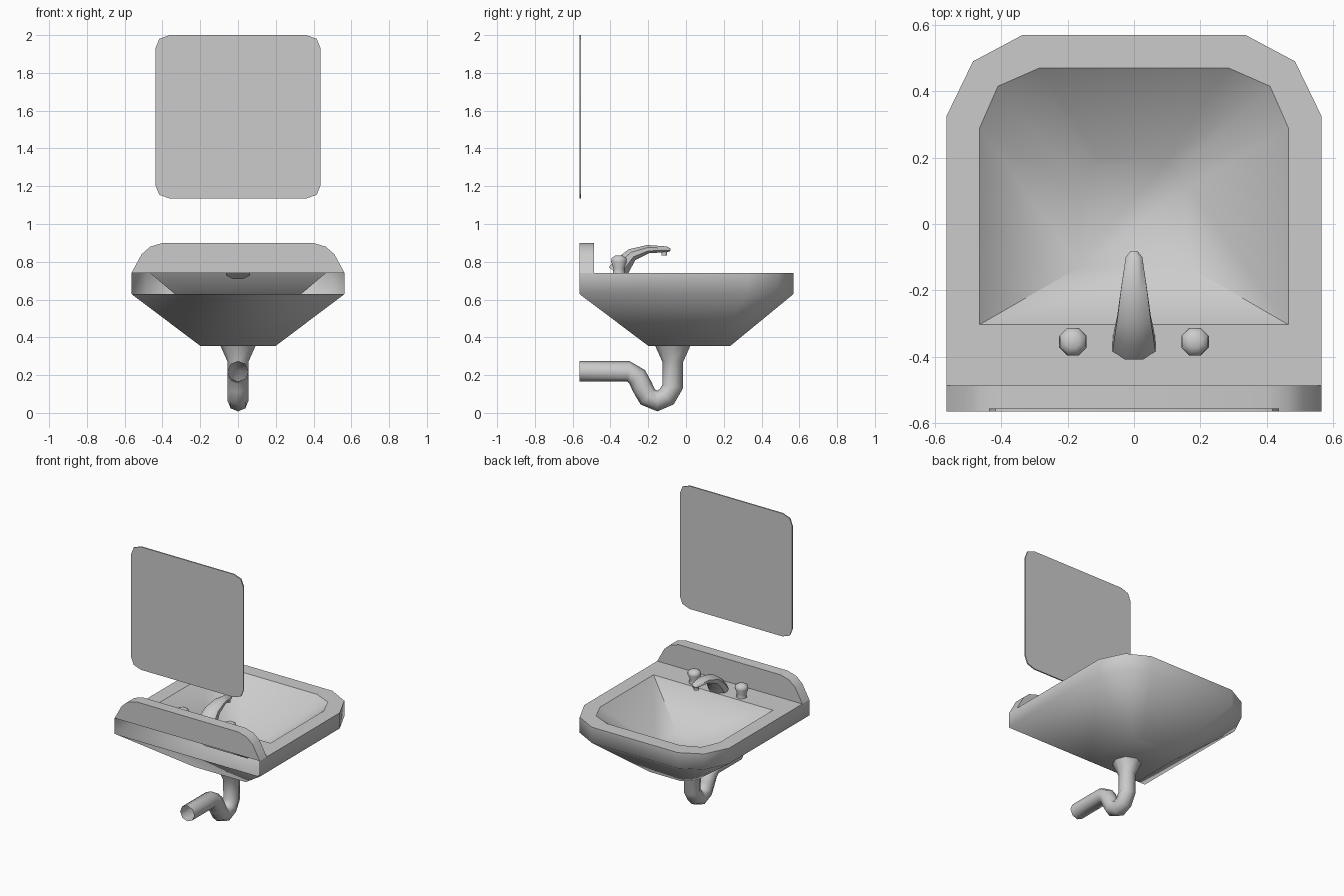
import bpy, math
from math import cos, sin, pi

if "Cube" in bpy.data.objects:
    bpy.data.objects.remove(bpy.data.objects["Cube"])


def loft(name, rings, angle=40, cap_start=False, cap_end=False, open_band=None):
    """Skin equal-sized rings; open_band leaves the last side of that band open."""
    n = len(rings[0])
    verts = [p for r in rings for p in r]
    faces = []
    for k in range(len(rings) - 1):
        for i in range(n):
            if k == open_band and i == n - 1:
                continue
            j = (i + 1) % n
            faces.append((k * n + i, k * n + j, (k + 1) * n + j, (k + 1) * n + i))
    if cap_start:
        faces.append(tuple(reversed(range(n))))
    if cap_end:
        faces.append(tuple(range(len(verts) - n, len(verts))))
    me = bpy.data.meshes.new(name)
    me.from_pydata(verts, [], faces)
    me.update()
    ob = bpy.data.objects.new(name, me)
    bpy.context.collection.objects.link(ob)
    bpy.ops.object.select_all(action='DESELECT')
    ob.select_set(True)
    bpy.context.view_layer.objects.active = ob
    bpy.ops.object.shade_smooth_by_angle(angle=math.radians(angle))
    return ob


def mirrored(half):
    return half + [(-x, y) for x, y in reversed(half)]


def level(half, z):
    return [(x, y, z) for x, y in mirrored(half)]


def prism(name, half, y_front, y_back):
    """Extrude a mirrored x-z outline along y."""
    pts = mirrored(half)
    return loft(name, [[(x, y, z) for x, z in pts] for y in (y_front, y_back)],
                40, True, True)


def sweep(name, path, x=0, sides=8, turn=0.5, angle=50, caps=(True, True)):
    """Tube along (y, z, half width, half thickness) points."""
    rings = []
    for k, (y, z, w, h) in enumerate(path):
        a, b = path[max(k - 1, 0)], path[min(k + 1, len(path) - 1)]
        ty, tz = b[0] - a[0], b[1] - a[1]
        d = math.hypot(ty, tz)
        ty, tz = ty / d, tz / d
        ring = []
        for i in range(sides):
            t = 2 * pi * (i + turn) / sides
            ring.append((x + w * cos(t), y + h * sin(t) * tz, z - h * sin(t) * ty))
        rings.append(ring)
    return loft(name, rings, angle, *caps)


# basin: outer shell (back open under the rim), flat rim, bowl
outer = [(0.565, -0.565), (0.565, 0.325), (0.485, 0.49), (0.335, 0.57)]
inner = [(0.465, -0.303), (0.465, 0.29), (0.41, 0.415), (0.285, 0.47)]
base = [(0.2, -0.2), (0.2, 0.14), (0.17, 0.205), (0.12, 0.235)]
floor = [(0.165, -0.13), (0.165, 0.11), (0.14, 0.17), (0.1, 0.195)]
loft("basin_shell", [level(base, 0.355), level(outer, 0.63), level(outer, 0.74)],
     60, cap_start=True, open_band=1)
loft("basin_rim", [level(outer, 0.74), level(inner, 0.74)])
loft("bowl", [level(inner, 0.74), level(floor, 0.485)], 60, cap_end=True)

# splashback and wall mirror
prism("splashback", [(0.565, 0.74), (0.51, 0.84), (0.465, 0.88), (0.397, 0.90)],
      -0.487, -0.565)
prism("wall_mirror", [(0.362, 1.135), (0.417, 1.155), (0.437, 1.205),
                      (0.437, 1.93), (0.417, 1.98), (0.362, 2.0)], -0.556, -0.565)

# tap: spout, nozzle and two handles
sweep("tap_spout", [(-0.365, 0.74, 0.07, 0.058), (-0.33, 0.79, 0.064, 0.05),
                    (-0.285, 0.838, 0.055, 0.036), (-0.2, 0.867, 0.043, 0.024),
                    (-0.1, 0.866, 0.027, 0.016), (-0.083, 0.862, 0.012, 0.008)])
sweep("tap_nozzle", [(-0.115, 0.86, 0.017, 0.017), (-0.115, 0.832, 0.017, 0.017)])
for side, x in (("left", -0.184), ("right", 0.184)):
    sweep("tap_handle_" + side,
          [(-0.355, 0.74, 0.035, 0.035), (-0.355, 0.765, 0.031, 0.031),
           (-0.355, 0.80, 0.045, 0.045), (-0.355, 0.82, 0.042, 0.042),
           (-0.355, 0.833, 0.02, 0.02)], x, angle=60)

# drain pipe with flared top and trap bend, open at the wall end
r = 0.055
bend = [(-0.07, 0.27), (-0.07, 0.14), (-0.103, 0.085), (-0.152, 0.063),
        (-0.203, 0.085), (-0.23, 0.135), (-0.258, 0.19), (-0.305, 0.22), (-0.565, 0.22)]
sweep("drain_pipe", [(-0.07, 0.355, 0.093, 0.093)] + [(y, z, r, r) for y, z in bend],
      turn=0, angle=60, caps=(False, False))
